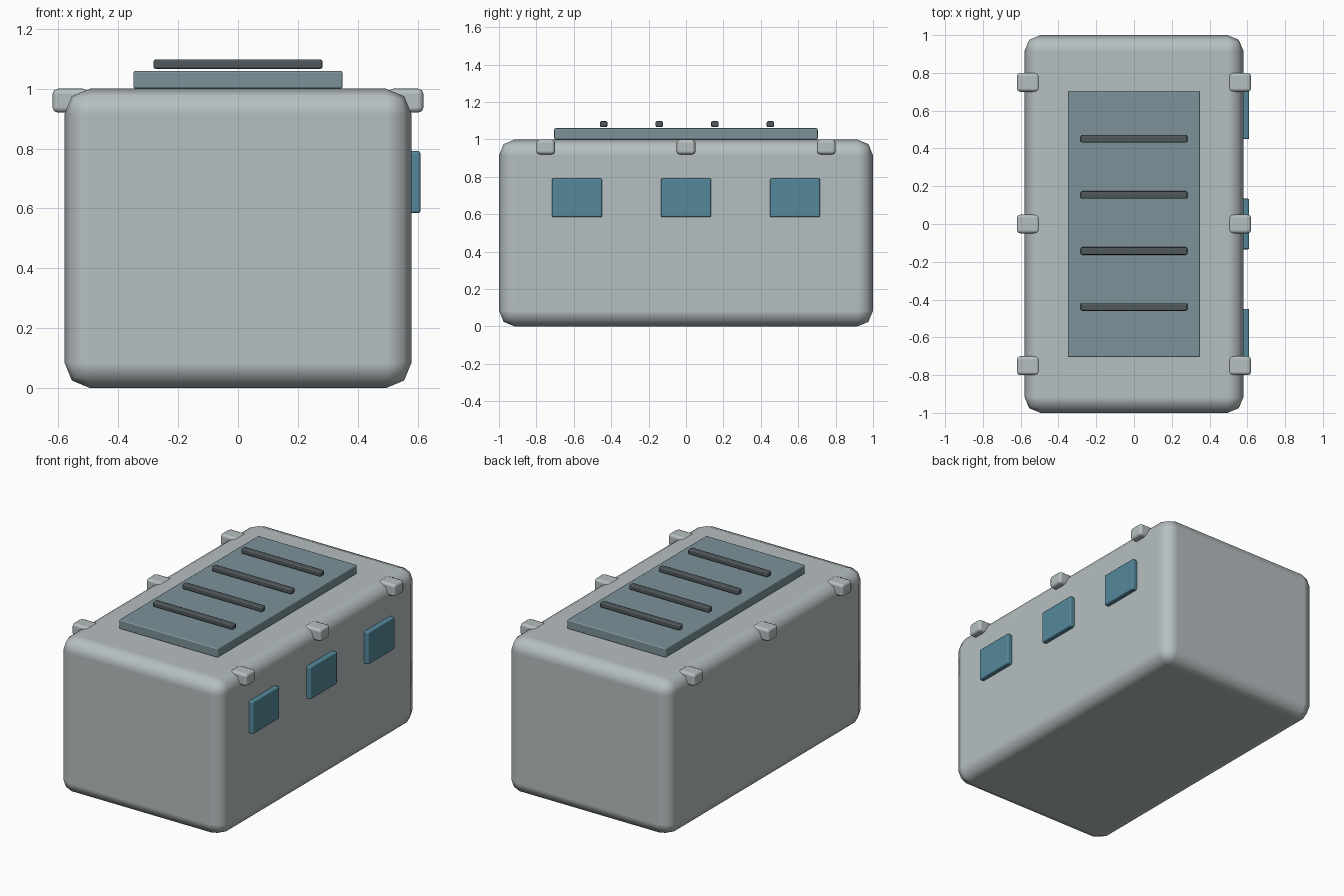
import bpy

cube = bpy.data.objects.get("Cube")
if cube:
    bpy.data.objects.remove(cube, do_unlink=True)


def make_material(name, rgb):
    mat = bpy.data.materials.new(name)
    mat.use_nodes = True
    color = (*rgb, 1.0)
    mat.diffuse_color = color
    mat.node_tree.nodes["Principled BSDF"].inputs["Base Color"].default_value = color
    return mat


light_grey = make_material("light grey", (0.47, 0.52, 0.53))
slate = make_material("slate teal", (0.20, 0.29, 0.32))
charcoal = make_material("charcoal", (0.08, 0.095, 0.105))
blue = make_material("window blue", (0.09, 0.25, 0.33))


def rounded_box(name, center, size, bevel, mat, segments=2):
    """Box with rounded edges and flat-looking large faces."""
    bpy.ops.mesh.primitive_cube_add(size=1, location=center)
    obj = bpy.context.object
    obj.name = name
    obj.scale = size
    bpy.ops.object.transform_apply(location=False, rotation=False, scale=True)
    obj.data.materials.append(mat)
    bpy.ops.object.shade_smooth()
    mod = obj.modifiers.new("rounded edges", "BEVEL")
    mod.width = bevel
    mod.segments = segments
    mod.limit_method = "NONE"
    mod.harden_normals = True
    return obj


# Main body
rounded_box("body", (0, 0, 0.5), (1.16, 2.0, 1.0), 0.085, light_grey)

# Raised roof panel
rounded_box("roof_panel", (0, 0, 1.03), (0.70, 1.41, 0.06), 0.008, slate)

# Bars across the roof panel
for i in range(4):
    rounded_box(f"roof_bar_{i + 1}", (0, -0.44 + 0.297 * i, 1.082),
                (0.565, 0.04, 0.032), 0.008, charcoal)

# Clips along both top edges
for side, label in ((1, "left"), (-1, "right")):
    for i in range(3):
        rounded_box(f"{label}_clip_{i + 1}", (side * 0.56, 0.75 * (i - 1), 0.96),
                    (0.12, 0.10, 0.08), 0.018, light_grey)

# Windows on one side only
for i in range(3):
    rounded_box(f"side_window_{i + 1}", (0.59, 0.583 * (i - 1), 0.688),
                (0.04, 0.268, 0.207), 0.008, blue)
